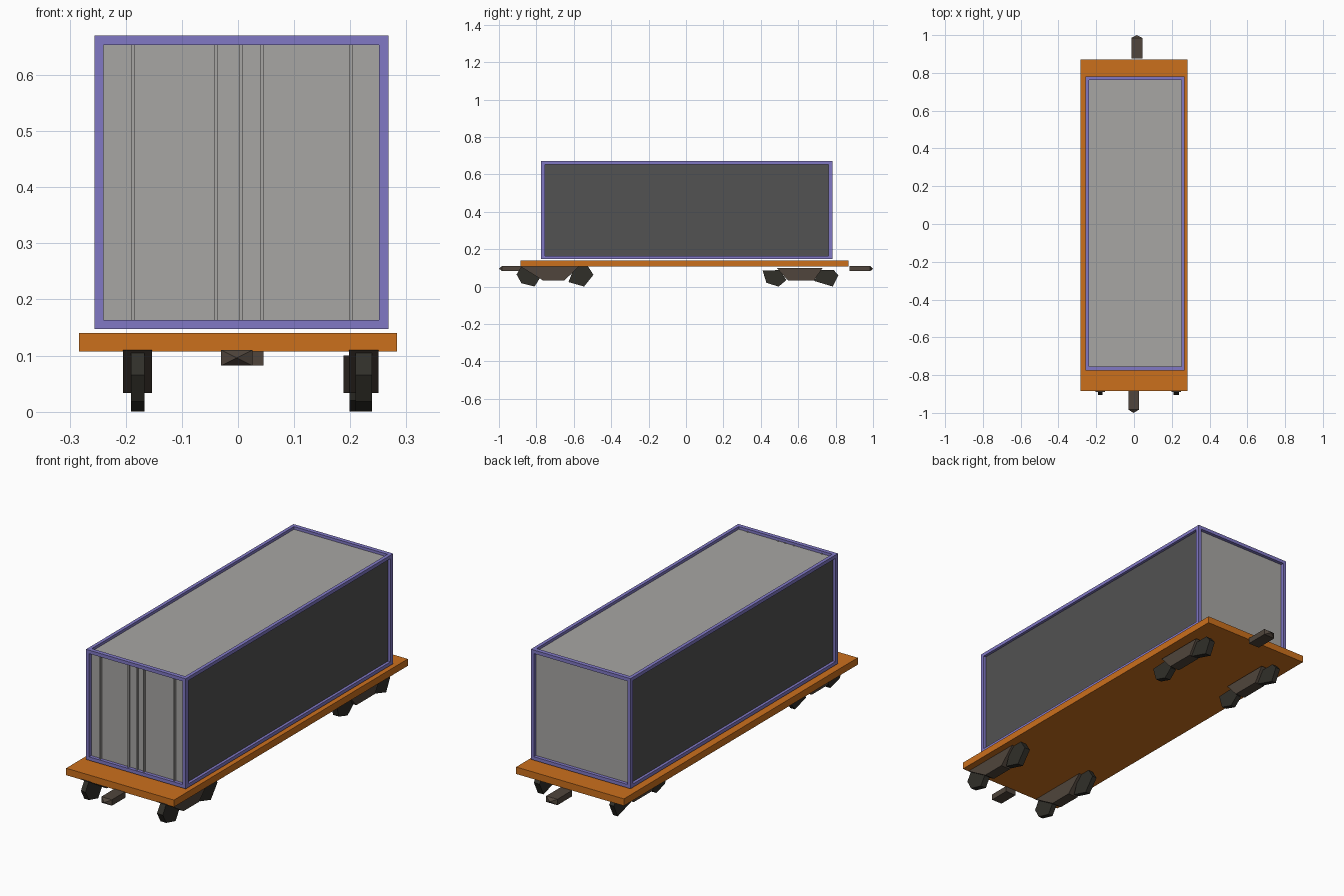
import bpy, bmesh

if "Cube" in bpy.data.objects:
    bpy.data.objects.remove(bpy.data.objects["Cube"])


def material(name, rgb):
    m = bpy.data.materials.new(name)
    m.diffuse_color = (*rgb, 1)
    m.use_nodes = True
    m.node_tree.nodes["Principled BSDF"].inputs["Base Color"].default_value = m.diffuse_color
    return m


ORANGE = material("deck_orange", (0.60, 0.16, 0.012))
BLUE = material("frame_blue", (0.22, 0.19, 0.56))
PALE = material("panel_grey", (0.39, 0.38, 0.37))
DARK = material("side_charcoal", (0.085, 0.085, 0.085))
BROWN = material("running_gear_brown", (0.08, 0.06, 0.045))
BLACK = material("wheel_black", (0.03, 0.028, 0.022))


def finish(name, bm, *mats):
    bmesh.ops.recalc_face_normals(bm, faces=bm.faces[:])
    for m_face in bm.faces:
        if len(mats) > 1 and abs(m_face.normal.x) > 0.9:
            m_face.material_index = 1
    me = bpy.data.meshes.new(name)
    bm.to_mesh(me)
    bm.free()
    for m in mats:
        me.materials.append(m)
    ob = bpy.data.objects.new(name, me)
    bpy.context.collection.objects.link(ob)
    return ob


def add_box(bm, lo, hi):
    vs = bmesh.ops.create_cube(bm, size=1)["verts"]
    for v in vs:
        v.co = [(a + b) / 2 + c * (b - a) for a, b, c in zip(lo, hi, v.co)]
    return vs


def box(name, lo, hi, *mats):
    bm = bmesh.new()
    add_box(bm, lo, hi)
    return finish(name, bm, *mats)


def prism(name, profile, x0, x1, mat):
    """Extrude a (y, z) profile across x."""
    bm = bmesh.new()
    face = bm.faces.new([bm.verts.new((x0, y, z)) for y, z in profile])
    ext = bmesh.ops.extrude_face_region(bm, geom=[face])["geom"]
    bmesh.ops.translate(bm, vec=(x1 - x0, 0, 0),
                        verts=[g for g in ext if isinstance(g, bmesh.types.BMVert)])
    return finish(name, bm, mat)


# Wagon deck
box("deck", (-0.283, -0.885, 0.107), (0.283, 0.87, 0.14), ORANGE)

# Container frame: twelve edge bars
LO, HI, T = (-0.256, -0.775, 0.147), (0.268, 0.782, 0.67), (0.0165, 0.02, 0.0165)
bm = bmesh.new()
for axis in range(3):
    a, b = [i for i in range(3) if i != axis]
    for sa in (0, 1):
        for sb in (0, 1):
            lo, hi = list(LO), list(HI)
            for i, s in ((a, sa), (b, sb)):
                if s:
                    lo[i] = HI[i] - T[i]
                else:
                    hi[i] = LO[i] + T[i]
            add_box(bm, lo, hi)
finish("container_frame", bm, BLUE)

# Recessed panels, dark on the long sides
IN = (0.013, 0.016, 0.013)
box("container_panels", [l + d for l, d in zip(LO, IN)],
    [h - d for h, d in zip(HI, IN)], PALE, DARK)

# Door lock rods and centre seam strip on the front
bm = bmesh.new()
for x in (-0.187, -0.039, 0.0055, 0.042, 0.202):
    add_box(bm, (x - 0.003, -0.768, 0.162), (x + 0.003, -0.750, 0.660))
finish("door_rods", bm, PALE)

# Couplers with shallow pyramid tips
for name, x0, x1, y0, y1, sign in (("front_coupler", -0.03, 0.026, -0.983, -0.882, -1),
                                   ("rear_coupler", -0.014, 0.045, 0.875, 0.985, 1)):
    bm = bmesh.new()
    add_box(bm, (x0, y0, 0.082), (x1, y1, 0.110))
    bm.normal_update()
    tip = [f for f in bm.faces if f.normal.y * sign > 0.9]
    for v in bmesh.ops.poke(bm, faces=tip)["verts"]:
        v.co.y = sign
    finish(name, bm, BROWN)

# Bogies: tapered side frame between two faceted wheels
GEAR = {
    "front": ([(-0.89, 0.110), (-0.57, 0.110), (-0.65, 0.033), (-0.765, 0.033)],
              [[(-0.906, 0.065), (-0.88, 0.018), (-0.81, 0), (-0.778, 0.05), (-0.80, 0.1), (-0.88, 0.107)],
               [(-0.628, 0.024), (-0.545, 0), (-0.495, 0.063), (-0.525, 0.109), (-0.595, 0.109)]]),
    "rear": ([(0.485, 0.1), (0.73, 0.1), (0.685, 0.033), (0.545, 0.033)],
             [[(0.41, 0.085), (0.43, 0.02), (0.495, 0), (0.537, 0.035), (0.50, 0.088)],
              [(0.685, 0.03), (0.785, 0), (0.815, 0.06), (0.79, 0.088), (0.715, 0.088)]]),
}
for end, (frame, wheels) in GEAR.items():
    right = 0.224 if end == "front" else 0.214
    for side, x, hw in (("left", -0.179, 0.012), ("right", right, 0.015)):
        prism(f"{end}_{side}_bogie_frame", frame, x - 0.026, x + 0.026, BROWN)
        for i, w in enumerate(wheels):
            prism(f"{end}_{side}_wheel_{i + 1}", w, x - hw, x + hw, BLACK)
